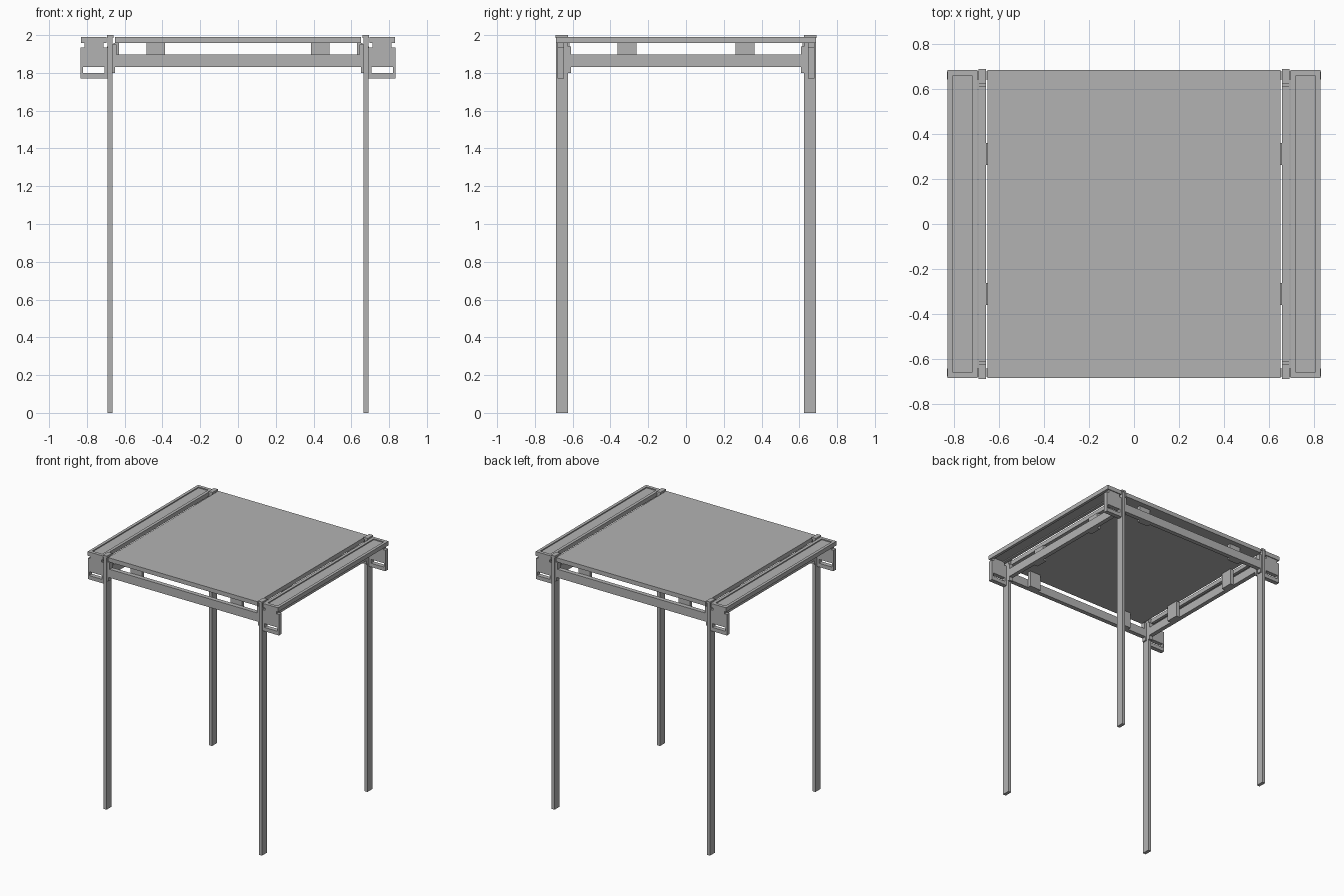
import bpy

cube = bpy.data.objects.get("Cube")
if cube:
    bpy.data.objects.remove(cube, do_unlink=True)

GREY = (0.45, 0.45, 0.45, 1)
grey = bpy.data.materials.new("plain_grey")
grey.use_nodes = True
grey.diffuse_color = GREY
grey.node_tree.nodes["Principled BSDF"].inputs["Base Color"].default_value = GREY


def add_mesh(name, verts, faces):
    mesh = bpy.data.meshes.new(name)
    mesh.from_pydata(verts, [], faces)
    mesh.materials.append(grey)
    obj = bpy.data.objects.new(name, mesh)
    bpy.context.collection.objects.link(obj)
    return obj


def box(name, xs, ys, zs):
    """Box between the given limits on each axis."""
    (x0, x1), (y0, y1), (z0, z1) = (sorted(r) for r in (xs, ys, zs))
    verts = [(x, y, z) for z in (z0, z1) for y in (y0, y1) for x in (x0, x1)]
    faces = [(0, 2, 3, 1), (4, 5, 7, 6), (0, 1, 5, 4),
             (2, 6, 7, 3), (0, 4, 6, 2), (1, 3, 7, 5)]
    return add_mesh(name, verts, faces)


def mirrored(name, xs, ys, zs, x_signs=(-1, 1), y_signs=(-1, 1)):
    """Copies of a box in the chosen quadrants."""
    for sx in x_signs:
        for sy in y_signs:
            side = ("left" if sx > 0 else "right") + ("_back" if sy > 0 else "_front")
            box(f"{name}_{side}", [sx * v for v in xs], [sy * v for v in ys], zs)


ONE = (1,)
TOP = (1.957, 1.99)

# Main table panel
box("tabletop", (-0.652, 0.652), (-0.687, 0.687), TOP)

# Tall flat legs, with slightly wider top ends
mirrored("leg", (0.664, 0.69), (0.626, 0.688), (0, 1.985))
mirrored("leg_cap", (0.659, 0.694), (0.624, 0.691), (1.985, 2.0))

# Side wings: a frame around a sunken panel
mirrored("wing_outer_rail", (0.807, 0.83), (-0.687, 0.687), TOP, y_signs=ONE)
mirrored("wing_inner_rail", (0.697, 0.721), (-0.687, 0.687), TOP, y_signs=ONE)
mirrored("wing_end_rail", (0.721, 0.807), (0.661, 0.687), TOP)
mirrored("wing_panel", (0.721, 0.807), (-0.661, 0.661), (1.965, 1.982), y_signs=ONE)

# Front and back aprons with stepped ends and support blocks
mirrored("cross_apron", (-0.642, 0.642), (0.645, 0.68), (1.83, 1.897), x_signs=ONE)
mirrored("cross_apron_end", (0.642, 0.664), (0.645, 0.68), (1.83, 1.95))
mirrored("cross_apron_tab", (0.652, 0.664), (0.645, 0.68), (1.80, 1.83))
mirrored("cross_block", (0.387, 0.485), (0.617, 0.645), (1.83, 1.957))

# Side aprons, resting just inside the leg line
mirrored("side_apron", (0.66, 0.694), (-0.61, 0.61), (1.83, 1.897), y_signs=ONE)
mirrored("side_apron_end", (0.66, 0.694), (0.61, 0.626), (1.80, 1.94))
mirrored("side_block", (0.63, 0.66), (0.262, 0.362), (1.83, 1.957))

# Brackets beneath the wings, with a slot near the bottom
BY = (0.645, 0.68)
mirrored("wing_bracket_plate", (0.69, 0.833), BY, (1.83, 1.935))
mirrored("wing_bracket_foot", (0.695, 0.833), BY, (1.77, 1.80))
mirrored("wing_bracket_outer_post", (0.82, 0.833), BY, (1.80, 1.83))
mirrored("wing_bracket_inner_post", (0.69, 0.708), BY, (1.77, 1.83))
mirrored("wing_bracket_neck", (0.713, 0.813), BY, (1.935, 1.96))
